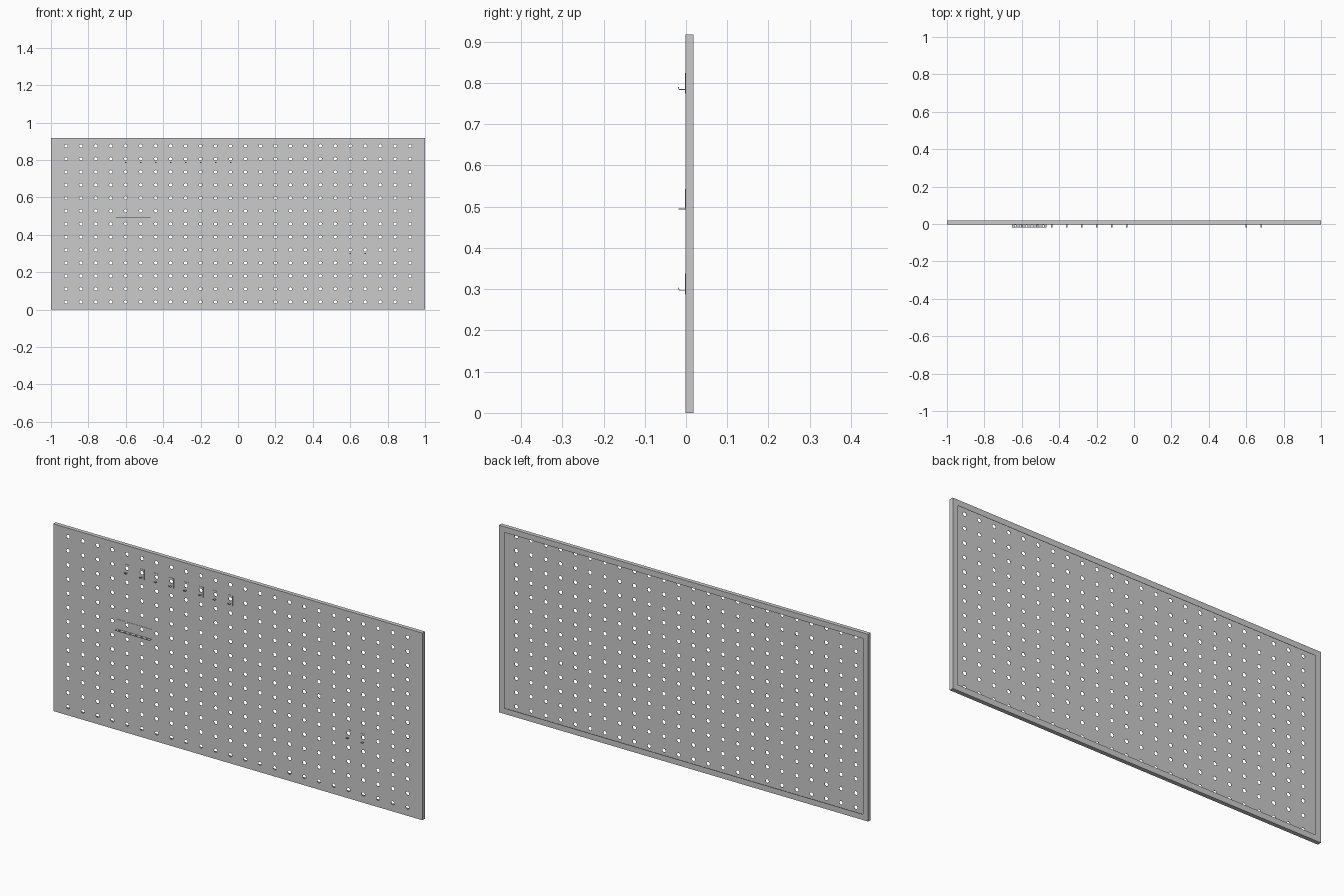
import bpy, bmesh, math

if "Cube" in bpy.data.objects:
    bpy.data.objects.remove(bpy.data.objects["Cube"])

W, H = 2.0, 0.917            # panel size
FRONT, BACK = -0.0015, 0.0185
T = 0.0012                   # sheet thickness
PX, PZ = 0.08, 0.0695        # hole pitch
COLS, ROWS, R = 24, 13, 0.009
Z0 = H / 2 - PZ * (ROWS - 1) / 2


def finish(name, bm, thickness, offset=-1):
    bmesh.ops.remove_doubles(bm, verts=bm.verts, dist=1e-5)
    me = bpy.data.meshes.new(name)
    bm.to_mesh(me)
    bm.free()
    ob = bpy.data.objects.new(name, me)
    bpy.context.collection.objects.link(ob)
    mod = ob.modifiers.new("sheet", 'SOLIDIFY')
    mod.thickness, mod.offset = thickness, offset
    return ob


def bounds(centres, lo, hi):
    mids = [(a + b) / 2 for a, b in zip(centres, centres[1:])]
    return [lo] + mids + [hi]


def perforated(name, us, vs, box, r, place, thickness=T):
    """Flat sheet with a round hole at every (u, v); place maps (u, v) to 3D."""
    u0, u1, v0, v1 = box
    ub, vb = bounds(us, u0, u1), bounds(vs, v0, v1)
    bm = bmesh.new()
    for i, cu in enumerate(us):
        for j, cv in enumerate(vs):
            a, b, c, d = ub[i], ub[i + 1], vb[j], vb[j + 1]
            corners = [(a, c), (b, c), (b, d), (a, d)]
            outer, inner = [], []
            for k in range(16):
                p, q, t = corners[k // 4], corners[(k // 4 + 1) % 4], (k % 4) / 4
                outer.append(bm.verts.new(place(p[0] + (q[0] - p[0]) * t,
                                                p[1] + (q[1] - p[1]) * t)))
                ang = math.radians(225 + 22.5 * k)
                inner.append(bm.verts.new(place(cu + r * math.cos(ang),
                                                cv + r * math.sin(ang))))
            for k in range(16):
                n = (k + 1) % 16
                bm.faces.new((outer[k], outer[n], inner[n], inner[k]))
    return finish(name, bm, thickness)


def upright(y):
    return lambda u, v: (u, y, v)


# Perforated front sheet
xs = [(i - (COLS - 1) / 2) * PX for i in range(COLS)]
zs = [Z0 + j * PZ for j in range(ROWS)]
perforated("pegboard_sheet", xs, zs, (-W / 2, W / 2, 0, H), R, upright(FRONT))

# Folded edge: sides and the return flange at the back
bm = bmesh.new()
loops = []
for inset, y in ((0, FRONT), (0, BACK), (0.028, BACK)):
    x, lo, hi = W / 2 - inset, inset, H - inset
    loops.append([bm.verts.new(p) for p in
                  ((-x, y, lo), (x, y, lo), (x, y, hi), (-x, y, hi))])
for A, B in zip(loops, loops[1:]):
    for k in range(4):
        n = (k + 1) % 4
        bm.faces.new((A[n], A[k], B[k], B[n]))
bmesh.ops.recalc_face_normals(bm, faces=bm.faces)
# make sure the outer side faces point outward so the sheet thickens inward
bm.normal_update()
bm.faces.ensure_lookup_table()
if bm.faces[0].normal.z > 0:
    bmesh.ops.reverse_faces(bm, faces=bm.faces)
finish("folded_rim", bm, T)

PLATE_Y = FRONT - T


# Single hook: holed back plate and an upturned strip arm
def hook(x, row):
    z = zs[row]
    perforated("hook_plate", [x], [z], (x - 0.013, x + 0.013, z - 0.032, z + 0.018),
               R, upright(PLATE_Y))
    bm = bmesh.new()
    path = [(PLATE_Y, -0.022), (-0.0155, -0.022), (-0.0175, -0.021), (-0.018, -0.016)]
    pairs = [[bm.verts.new((x + s * 0.004, y, z + dz)) for s in (-1, 1)] for y, dz in path]
    for A, B in zip(pairs, pairs[1:]):
        bm.faces.new((A[0], A[1], B[1], B[0]))
    finish("hook_arm", bm, 0.002, 0)


for i in range(8):
    hook(xs[4 + i], 11)
for i in range(2):
    hook(xs[19 + i], 4)

# Tool holder: holed back plate and a ledge with tool holes
cx, half, zl = (xs[4] + xs[5]) / 2, 0.0925, 0.493
perforated("holder_plate", xs[4:6], [zs[7]], (cx - half, cx + half, zl, 0.543),
           R, upright(PLATE_Y))
tools = [cx + (i - 2.5) * 0.03 for i in range(6)]
perforated("holder_ledge", tools, [-0.0105], (cx - half, cx + half, -0.0185, PLATE_Y),
           0.005, lambda u, v: (u, v, zl + 0.002), 0.002)
